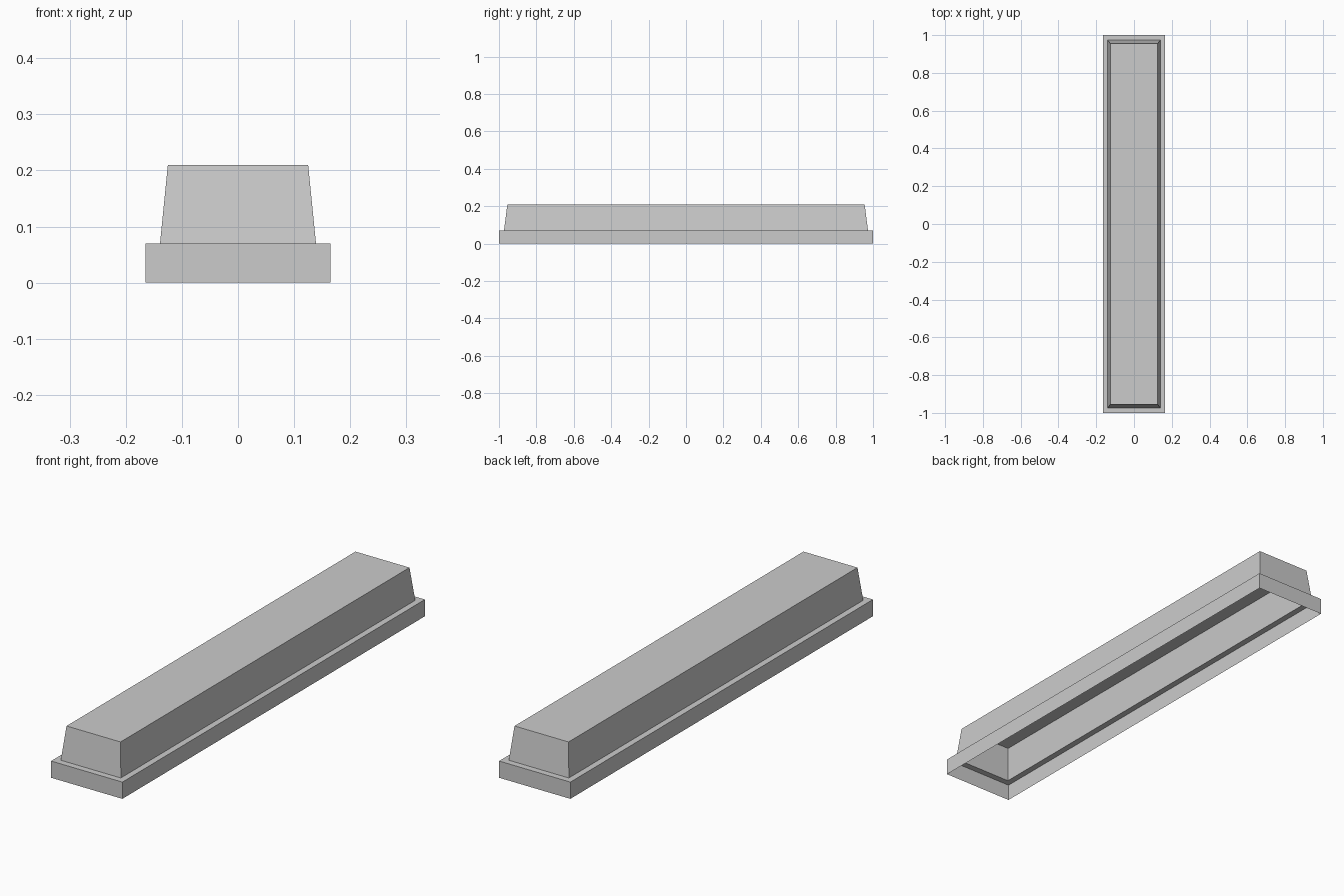
import bpy, bmesh

if "Cube" in bpy.data.objects:
    bpy.data.objects.remove(bpy.data.objects["Cube"])

# Half width, half length and height of each rectangular ring, bottom to top
RINGS = [
    (0.165, 1.0, 0.0),      # open rim of the base
    (0.165, 1.0, 0.07),     # top edge of the base
    (0.139, 0.973, 0.07),   # inner edge of the ledge
    (0.125, 0.955, 0.21),   # top of the tapered body
]


def ring(bm, hx, hy, z):
    return [bm.verts.new((sx * hx, sy * hy, z))
            for sx, sy in ((-1, -1), (1, -1), (1, 1), (-1, 1))]


# Thin stepped cover, hollow and open underneath
bm = bmesh.new()
loops = [ring(bm, *r) for r in RINGS]
for low, high in zip(loops, loops[1:]):
    for i in range(4):
        j = (i + 1) % 4
        bm.faces.new((low[i], low[j], high[j], high[i]))
bm.faces.new(loops[-1])

mesh = bpy.data.meshes.new("stepped_cover")
bm.to_mesh(mesh)
bm.free()
cover = bpy.data.objects.new("stepped_cover", mesh)
bpy.context.collection.objects.link(cover)
